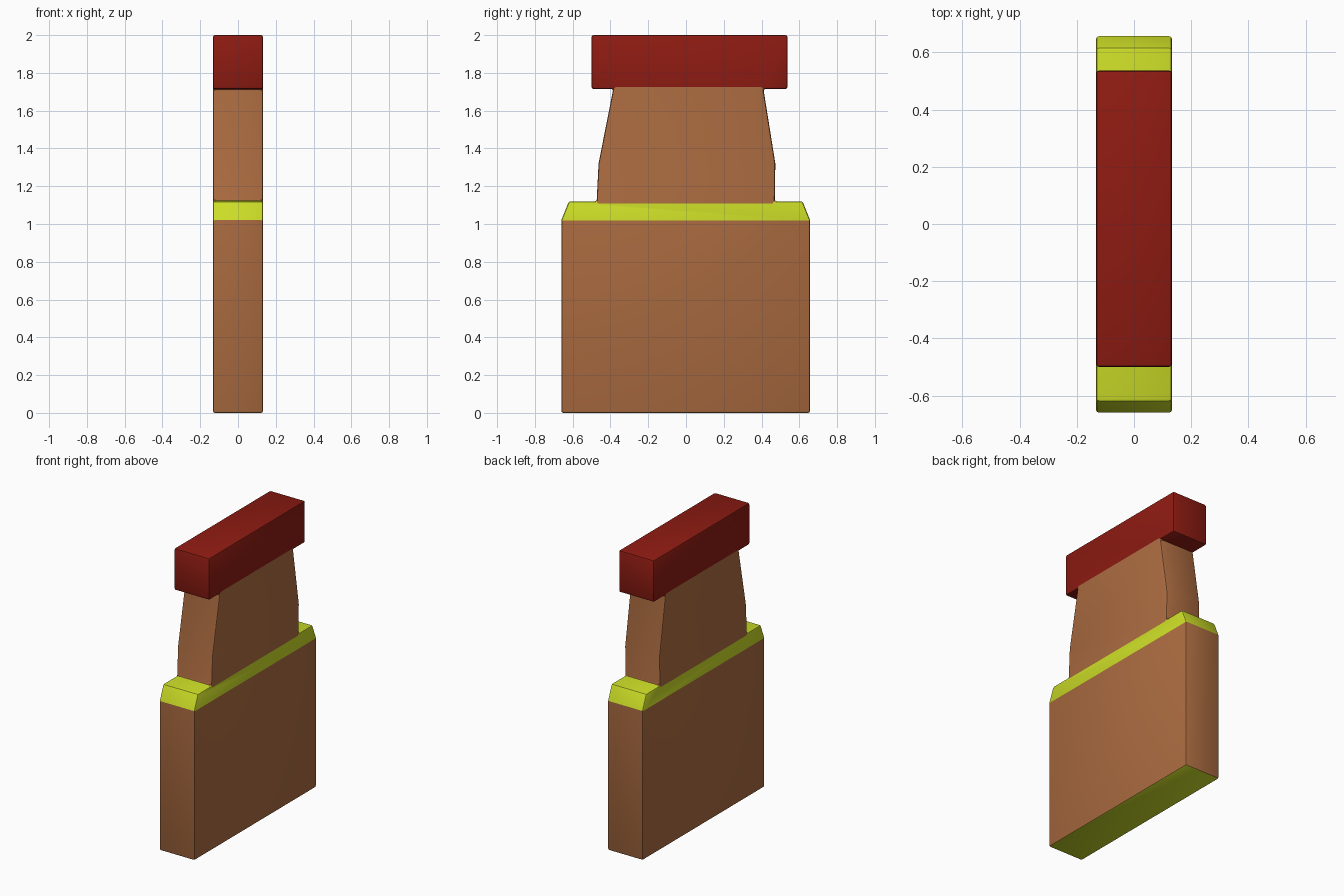
import bpy, bmesh, math

if "Cube" in bpy.data.objects:
    bpy.data.objects.remove(bpy.data.objects["Cube"])

HALF_WIDTH = 0.133
BEVEL = 0.011

# Side outlines (y, z), counter-clockwise, stacked and sharing their joints
OUTLINES = {
    "body": [(-.66, 0), (.657, 0), (.657, 1.02), (-.66, 1.02)],
    "shoulder_band": [(-.66, 1.02), (.657, 1.02), (.617, 1.12), (.47, 1.12),
                      (-.473, 1.12), (-.62, 1.12)],
    "neck": [(-.473, 1.12), (.47, 1.12), (.473, 1.32), (.41, 1.715),
             (-.385, 1.715), (-.463, 1.32)],
    "cap": [(-.5, 1.715), (-.385, 1.715), (.41, 1.715), (.537, 1.715),
            (.537, 2), (-.5, 2)],
}
PARTS = list(OUTLINES) + ["base"]


def material(name, rgb):
    mat = bpy.data.materials.new(name)
    mat.diffuse_color = (*rgb, 1)
    mat.use_nodes = True
    mat.node_tree.nodes["Principled BSDF"].inputs["Base Color"].default_value = mat.diffuse_color
    return mat


brown = material("brown", (.42, .152, .053))
yellow = material("yellow_green", (.60, .72, .02))
red = material("dark_red", (.27, .011, .006))
COLOURS = dict(body=brown, shoulder_band=yellow, neck=brown, cap=red, base=yellow)

# Closed shell: slab faces per outline, walls on every unshared outline edge
bm = bmesh.new()
verts = {}


def vert(side, point):
    key = (side, point)
    if key not in verts:
        verts[key] = bm.verts.new((side * HALF_WIDTH, *point))
    return verts[key]


def edges_of(pts):
    return list(zip(pts, pts[1:] + pts[:1]))


all_edges = {e for pts in OUTLINES.values() for e in edges_of(pts)}
for index, (name, pts) in enumerate(OUTLINES.items()):
    for side in (-1, 1):
        face = bm.faces.new([vert(side, p) for p in pts])
        face.material_index = index
    for a, b in edges_of(pts):
        if (b, a) in all_edges:
            continue
        face = bm.faces.new([vert(1, a), vert(1, b), vert(-1, b), vert(-1, a)])
        is_base = a[1] == 0 and b[1] == 0
        face.material_index = PARTS.index("base") if is_base else index
bmesh.ops.recalc_face_normals(bm, faces=bm.faces[:])

# Soften all the hard edges together so the parts blend into one another
hard = [e for e in bm.edges if e.calc_face_angle(0) > math.radians(30)]
bmesh.ops.bevel(bm, geom=hard, offset=BEVEL, offset_type='OFFSET', segments=2,
                profile=0.5, affect='EDGES', material=-1, clamp_overlap=True)

# Split the shell into one named object per part
for index, name in enumerate(PARTS):
    part = bm.copy()
    others = [f for f in part.faces if f.material_index != index]
    bmesh.ops.delete(part, geom=others, context='FACES')
    for f in part.faces:
        f.material_index = 0
    mesh = bpy.data.meshes.new(name)
    part.to_mesh(mesh)
    part.free()
    mesh.materials.append(COLOURS[name])
    obj = bpy.data.objects.new(name, mesh)
    bpy.context.collection.objects.link(obj)
    bpy.ops.object.select_all(action='DESELECT')
    obj.select_set(True)
    bpy.context.view_layer.objects.active = obj
    bpy.ops.object.shade_smooth_by_angle(angle=math.radians(30))
bm.free()
